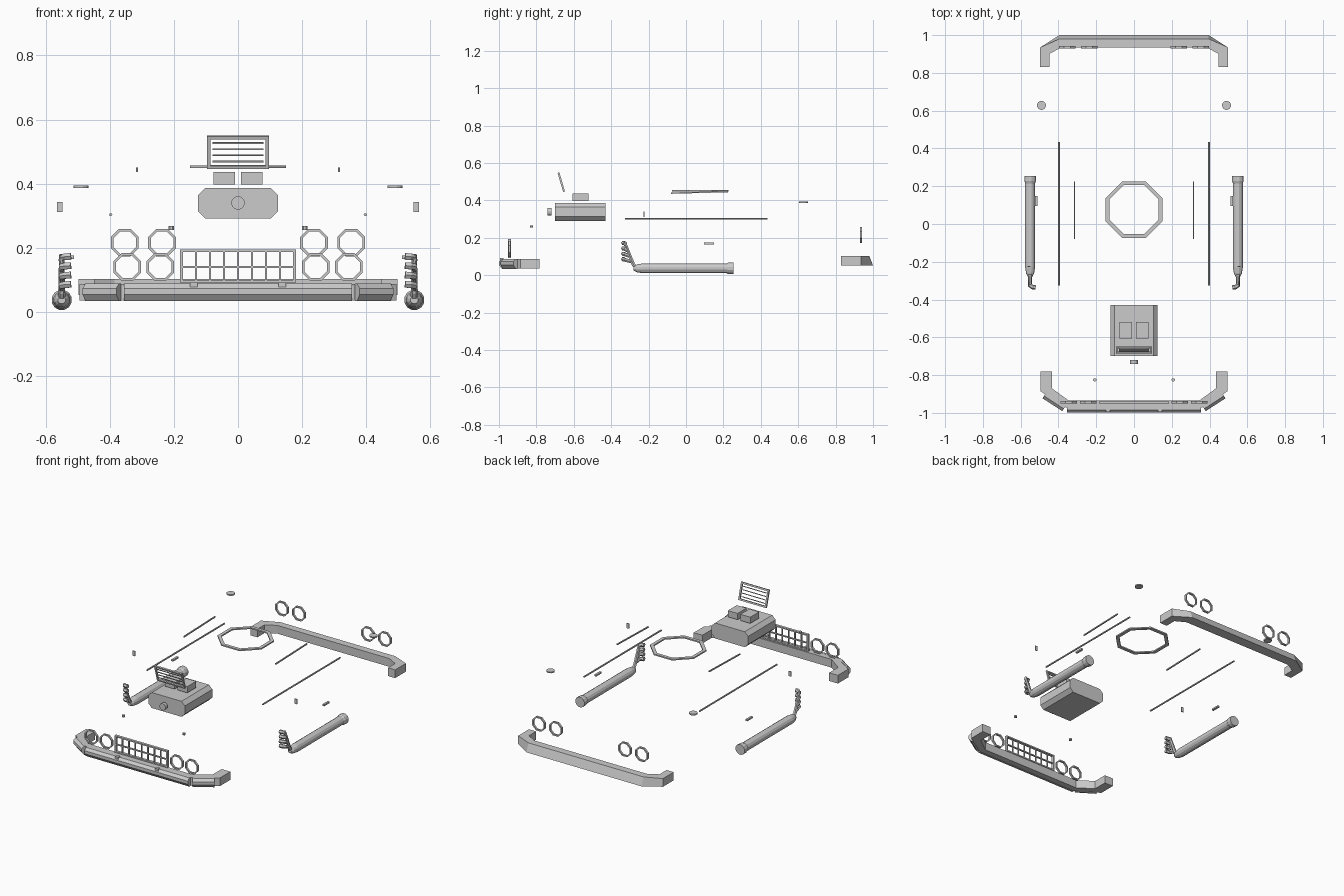
import bpy, bmesh, math
from mathutils import Vector, Matrix

if "Cube" in bpy.data.objects:
    bpy.data.objects.remove(bpy.data.objects["Cube"])


def finish(name, bm, mirror=False):
    bmesh.ops.recalc_face_normals(bm, faces=bm.faces)
    me = bpy.data.meshes.new(name)
    bm.to_mesh(me)
    bm.free()
    ob = bpy.data.objects.new(name, me)
    bpy.context.collection.objects.link(ob)
    if mirror:
        ob.modifiers.new("mirror", 'MIRROR')
    return ob


def add_box(bm, lo, hi, mat=Matrix()):
    lo, hi = Vector(lo), Vector(hi)
    m = mat @ Matrix.Translation((lo + hi) / 2) @ Matrix.Diagonal((*(hi - lo), 1))
    bmesh.ops.create_cube(bm, size=1, matrix=m)


def add_loft(bm, loops, caps=True, closed=False):
    rows = [[bm.verts.new(p) for p in lp] for lp in loops]
    n = len(rows[0])
    pairs = list(zip(rows, rows[1:])) + ([(rows[-1], rows[0])] if closed else [])
    for a, b in pairs:
        for i in range(n):
            j = (i + 1) % n
            bm.faces.new((a[i], a[j], b[j], b[i]))
    if caps and not closed:
        bm.faces.new(rows[0])
        bm.faces.new(rows[-1])


def add_tube(bm, pts, radii, sides):
    # round loft along a path of points
    pts = [Vector(p) for p in pts]
    loops = []
    for i, p in enumerate(pts):
        d = (pts[min(i + 1, len(pts) - 1)] - pts[max(i - 1, 0)]).normalized()
        q = d.to_track_quat('Z', 'X')
        loops.append([p + q @ Vector((radii[i] * math.cos(t), radii[i] * math.sin(t), 0))
                      for t in [math.tau * (k + .5) / sides for k in range(sides)]])
    add_loft(bm, loops)


def add_ring(bm, c, outer, inner, depth, axis):
    # octagonal flat ring, radii measured to the flats
    k = 1 / math.cos(math.pi / 8)
    loops = []
    for i in range(8):
        t = math.tau * (i + .5) / 8
        loop = []
        for r, h in ((outer, -1), (outer, 1), (inner, 1), (inner, -1)):
            u, v, w = r * k * math.cos(t), r * k * math.sin(t), h * depth / 2
            loop.append(Vector(c) + Vector((u, w, v) if axis == 'Y' else (u, v, w)))
        loops.append(loop)
    add_loft(bm, loops, closed=True)


def box(name, lo, hi, mirror=False):
    bm = bmesh.new()
    add_box(bm, lo, hi)
    return finish(name, bm, mirror)


def tube(name, pts, radii, sides=8, mirror=False):
    bm = bmesh.new()
    add_tube(bm, pts, radii, sides)
    return finish(name, bm, mirror)


def sweep_half_bumper(name, outer, inner, z0, z1):
    # rectangular section swept through mitred plan points, both halves
    bm = bmesh.new()
    o = outer + [(-x, y) for x, y in reversed(outer)]
    n = inner + [(-x, y) for x, y in reversed(inner)]
    add_loft(bm, [[(a[0], a[1], z0), (a[0], a[1], z1), (b[0], b[1], z1), (b[0], b[1], z0)]
                  for a, b in zip(o, n)])
    return finish(name, bm)


# bumpers
sweep_half_bumper("front_bumper", [(-.495, -.782), (-.495, -.885), (-.36, -.972)],
                  [(-.435, -.782), (-.435, -.87), (-.345, -.935)], .036, .087)
rear = sweep_half_bumper("rear_bumper", [(-.497, .83), (-.497, .935), (-.395, 1.0)],
                         [(-.448, .83), (-.448, .90), (-.385, .935)], .052, .103)
for v in rear.data.vertices:   # sloped upper back edge
    if v.co.y > .99 and v.co.z > .09:
        v.co.y = .98

# faceted bumper strips: (offset, z)
prof = [(0, .034), (.012, .034), (.027, .054), (.027, .073), (.012, .088), (0, .088)]


def strip(name, a, b, mirror):
    a, b = Vector((*a, 0)), Vector((*b, 0))
    d = (b - a).normalized()
    out = Vector((d.y, -d.x, 0))
    bm = bmesh.new()
    add_loft(bm, [[p + out * o + Vector((0, 0, z)) for o, z in prof] for p in (a, b)])
    finish(name, bm, mirror)


strip("bumper_center_strip", (-.355, -.972), (.355, -.972), False)
strip("bumper_corner_strip", (-.47, -.900), (-.365, -.968), True)
box("bumper_bolt", (.126, -.995, .078), (.149, -.975, .092), True)

# front grille
bm = bmesh.new()
y0, y1 = -.952, -.936
for s in (-1, 1):
    add_box(bm, (s * .1765 - .005, y0, .091), (s * .1765 + .005, y1, .195))
for z in (.095, .191):
    add_box(bm, (-.1815, y0, z - .004), (.1815, y1, z + .004))
for i in range(-3, 4):
    add_box(bm, (i * .0437 - .003, y0 + .004, .095), (i * .0437 + .003, y1 - .004, .19))
add_box(bm, (-.175, y0 + .003, .137), (.175, y1 - .003, .143))
finish("grille", bm)

# lamp rings front and rear
for name, xs, y, z in (("headlight_rings", (.242, .345), -.944, .14),
                       ("taillight_rings", (.237, .353), .936, .216)):
    bm = bmesh.new()
    for x in xs:
        add_ring(bm, (x, y, z), .043, .035, .012, 'Y')
    finish(name, bm, True)

# blower housing with chamfered section
bm = bmesh.new()
w, c, zb, zt = .125, .023, .291, .387
half = [(w - c, zb), (w, zb + c), (w, zt - c), (w - c, zt)]
sec = half + [(-x, z) for x, z in reversed(half)]
add_loft(bm, [[(x, y, z) for x, z in sec] for y in (-.70, -.43)])
finish("blower", bm)
tube("blower_pulley", [(0, -.74, .34), (0, -.72, .34)], [.021, .021], 16)
box("carburetor", (.01, -.607, .397), (.077, -.52, .436), True)

# tilted intake screen
m = Matrix.Translation((0, -.667, .498)) @ Matrix.Rotation(.28, 4, 'X')
bm = bmesh.new()
for s in (-1, 1):
    add_box(bm, (s * .091 - .005, -.005, -.053), (s * .091 + .005, .005, .053), m)
    add_box(bm, (-.096, -.005, s * .048 - .005), (.096, .005, s * .048 + .005), m)
for i in range(4):
    z = -.03 + i * .02
    add_box(bm, (-.08, -.002, z - .0022), (.08, .002, z + .0022), m)
finish("intake_screen", bm)

# roof ring, roof rails and body side lines
bm = bmesh.new()
add_ring(bm, (0, .076, .452), .15, .13, .008, 'Z')
finish("roof_ring", bm)
tube("roof_rail", [(.315, -.08, .439), (.315, .225, .447)], [.005, .005], 4, True)
tube("side_molding", [(.397, -.325, .303), (.397, .435, .303)], [.005, .005], 6, True)

# small fittings
tube("fuel_cap", [(.49, .628, .386), (.49, .628, .394)], [.024, .024], 12, True)
tube("hood_pin", [(.208, -.825, .256), (.208, -.825, .267)], [.009, .009], 8, True)
box("side_vent", (.548, -.227, .311), (.564, -.222, .342), True)
box("door_handle", (.512, .095, .165), (.525, .149, .175), True)

# side exhaust: muffler, riser and four header stubs
X, Z = .55, .037
tube("side_pipe", [(X, y, Z) for y in (-.28, -.262, -.23, .215, .228, .255)],
     [.012, .022, .027, .027, .032, .032], 12, True)
bm = bmesh.new()
add_tube(bm, [(X, -.262, .036), (X, -.283, .06), (X, -.328, .178)], [.013, .011, .008], 6)
for i in range(4):
    z = .079 + i * .029
    y = -.285 - (z - .06) * .37
    add_tube(bm, [(X + .002, y, z - .008), (X, -.325, z + .003), (.537, -.334, z + .006),
                  (.521, -.335, z + .007)], [.008, .011, .012, .012], 6)
finish("exhaust_header", bm, True)
